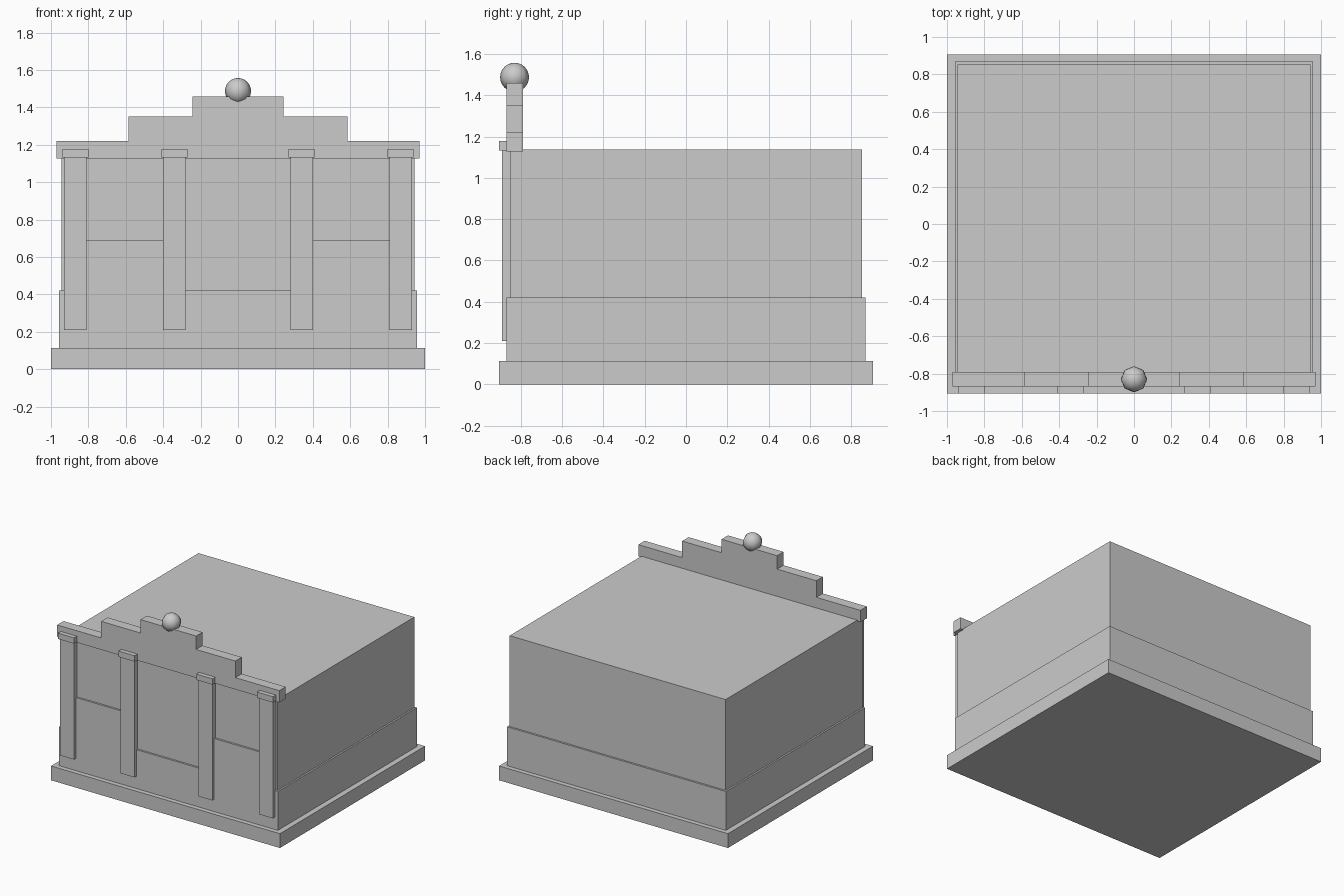
import bpy, bmesh
from mathutils import Vector

if "Cube" in bpy.data.objects:
    bpy.data.objects.remove(bpy.data.objects["Cube"])


def link(name, bm):
    mesh = bpy.data.meshes.new(name)
    bmesh.ops.recalc_face_normals(bm, faces=bm.faces)
    bm.to_mesh(mesh)
    bm.free()
    obj = bpy.data.objects.new(name, mesh)
    bpy.context.collection.objects.link(obj)
    return obj


def box(name, x, y, z):
    """Box from (min, max) ranges on each axis."""
    bm = bmesh.new()
    bmesh.ops.create_cube(bm, size=1)
    for v in bm.verts:
        v.co = Vector([(a + b) / 2 + c * (b - a) for (a, b), c in zip((x, y, z), v.co)])
    return link(name, bm)


# Stacked building masses
box("plinth", (-1, 1), (-0.905, 0.905), (0, 0.113))
box("lower_wall", (-0.956, 0.956), (-0.868, 0.868), (0.113, 0.42))
box("main_block", (-0.943, 0.943), (-0.853, 0.853), (0.113, 1.137))

# Raised side panels and pilasters with capitals, mirrored left and right
for side, s in (("left", -1), ("right", 1)):
    def span(a, b):
        return tuple(sorted((a * s, b * s)))

    box(f"{side}_front_panel", span(0.34, 0.87), (-0.868, -0.84), (0.42, 0.69))
    for place, cx in (("inner", 0.34), ("outer", 0.869)):
        box(f"{side}_{place}_pilaster", span(cx - 0.06, cx + 0.06), (-0.892, -0.85), (0.21, 1.135))
        box(f"{side}_{place}_capital", span(cx - 0.07, cx + 0.07), (-0.905, -0.85), (1.132, 1.178))

# Stepped parapet: half outline mirrored, then extruded backwards
half = [(0.97, 1.128), (0.97, 1.221), (0.586, 1.221), (0.586, 1.352),
        (0.243, 1.352), (0.243, 1.458)]
outline = half + [(-x, z) for x, z in reversed(half)]
bm = bmesh.new()
face = bm.faces.new([bm.verts.new((x, -0.87, z)) for x, z in outline])
ext = bmesh.ops.extrude_face_region(bm, geom=[face])
bmesh.ops.translate(bm, vec=(0, 0.08, 0),
                    verts=[g for g in ext["geom"] if isinstance(g, bmesh.types.BMVert)])
link("stepped_parapet", bm)

# Ball finial
bm = bmesh.new()
bmesh.ops.create_uvsphere(bm, u_segments=8, v_segments=12, radius=0.07)
bmesh.ops.translate(bm, vec=(0, -0.83, 1.487), verts=bm.verts)
for f in bm.faces:
    f.smooth = True
link("ball_finial", bm)
